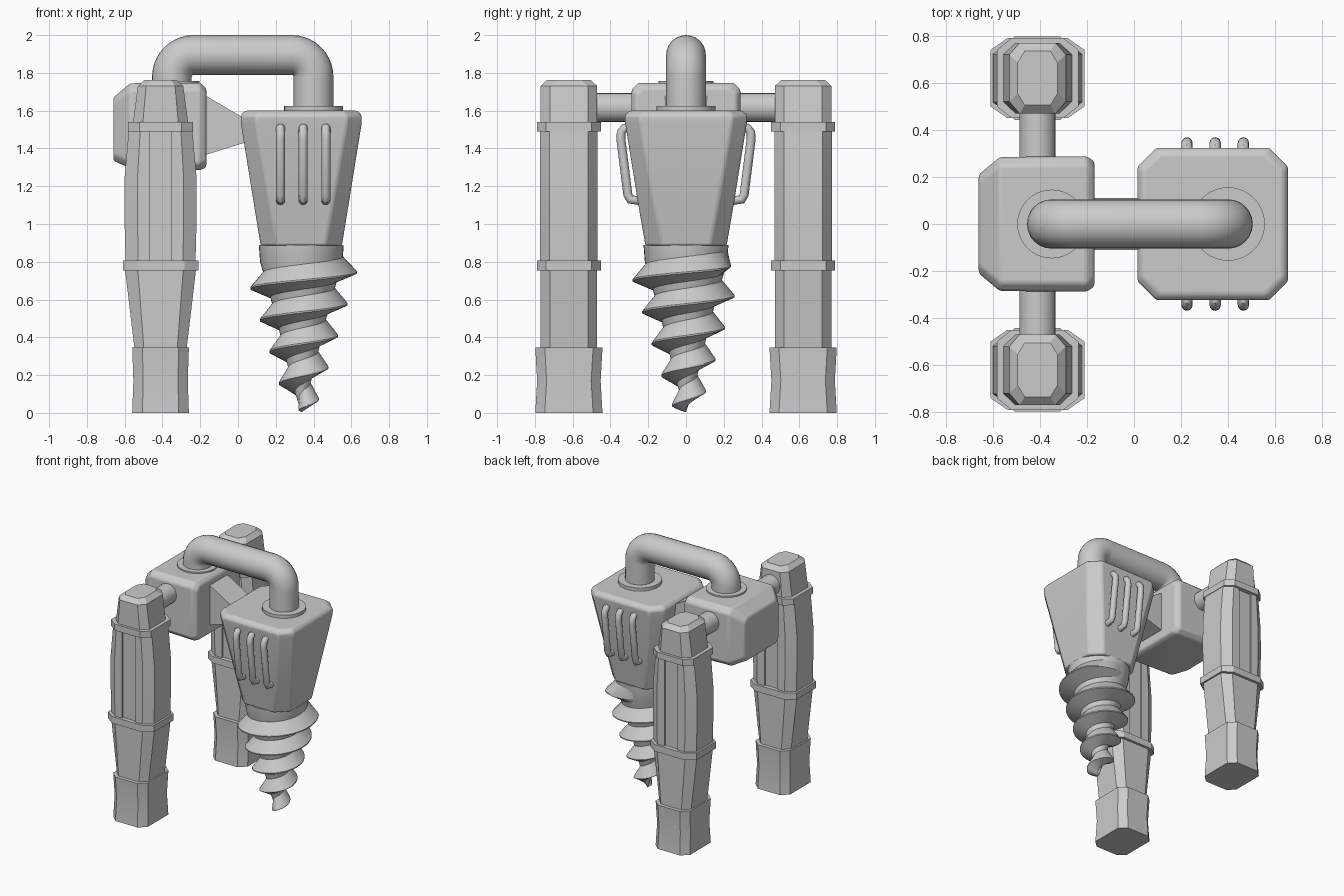
import bpy, bmesh, math
from mathutils import Vector

if "Cube" in bpy.data.objects:
    bpy.data.objects.remove(bpy.data.objects["Cube"])

def finish(name, bm, bevel=0.0, angle=30):
    bmesh.ops.recalc_face_normals(bm, faces=bm.faces)
    me = bpy.data.meshes.new(name)
    bm.to_mesh(me)
    bm.free()
    ob = bpy.data.objects.new(name, me)
    bpy.context.collection.objects.link(ob)
    if bevel:
        m = ob.modifiers.new("bevel", 'BEVEL')
        m.width, m.segments, m.angle_limit = bevel, 3, math.radians(25)
    bpy.ops.object.select_all(action='DESELECT')
    ob.select_set(True)
    bpy.context.view_layer.objects.active = ob
    bpy.ops.object.shade_smooth_by_angle(angle=math.radians(angle))
    return ob

def loft(name, rings, bevel=0.0, angle=30):
    bm = bmesh.new()
    vs = [[bm.verts.new(p) for p in r] for r in rings]
    n = len(vs[0])
    for a, b in zip(vs, vs[1:]):
        for i in range(n):
            j = (i + 1) % n
            bm.faces.new((a[i], a[j], b[j], b[i]))
    bm.faces.new(vs[0])
    bm.faces.new(vs[-1])
    return finish(name, bm, bevel, angle)

def octagon(a, b, ca, cb, groove=0.0):
    """Chamfered rectangle, half sizes a, b; optional groove in the +-b faces."""
    top = [(a, b - cb), (a - ca, b)]
    if groove:
        top += [(.056, b), (.056, b - groove), (-.056, b - groove), (-.056, b)]
    top += [(ca - a, b), (-a, b - cb)]
    return top + [(-x, -y) for x, y in top]

def lathe(name, cx, profile, seg=40):
    return loft(name, [[(cx + r * math.cos(2 * math.pi * i / seg),
                         r * math.sin(2 * math.pi * i / seg), z) for i in range(seg)]
                       for r, z in profile])

def tube(name, pts, r, res=8):
    cu = bpy.data.curves.new(name, 'CURVE')
    cu.dimensions = '3D'
    cu.bevel_depth, cu.bevel_resolution, cu.use_fill_caps = r, res, True
    sp = cu.splines.new('POLY')
    sp.points.add(len(pts) - 1)
    for p, c in zip(sp.points, pts):
        p.co = (*c, 1)
    ob = bpy.data.objects.new(name, cu)
    bpy.context.collection.objects.link(ob)
    bpy.ops.object.select_all(action='DESELECT')
    ob.select_set(True)
    bpy.context.view_layer.objects.active = ob
    bpy.ops.object.convert(target='MESH')
    ob = bpy.context.object
    bpy.ops.object.shade_smooth_by_angle(angle=math.radians(40))
    return ob

# Legs: stacked lofts of chamfered sections (half x, half y, z)
LX, LY = -.41, .62
parts = {
    "foot": ([(.15, .178, 0), (.144, .168, .17), (.15, .178, .345)], 0),
    "lower_leg": ([(.137, .15, .33), (.188, .15, .76)], 0),
    "knee_collar": ([(.2, .17, .755), (.2, .17, .808)], 0),
    "upper_leg": ([(.185, .152, .80), (.191, .152, 1.03), (.19, .152, 1.25), (.168, .152, 1.50)], .014),
    "hip_collar": ([(.173, .17, 1.49), (.173, .17, 1.54)], 0),
    "leg_cap": ([(.147, .15, 1.53), (.12, .15, 1.73), (.085, .115, 1.763)], 0),
}
for s, side in ((-1, "front"), (1, "back")):
    for name, (secs, groove) in parts.items():
        loft(f"{side}_{name}", [[(LX + x, s * LY + y, z) for x, y in
                                 octagon(a, b, a * .36, .05, groove)]
                                for a, b, z in secs], angle=20)
    # Axle joining leg to body
    tube(f"{side}_axle", [(LX, s * .2, 1.617), (LX, s * .52, 1.617)], .077)

# Motor body, lofted along x (x, half y, z low, z high)
body = [(-.66, .21, 1.335, 1.67), (-.57, .285, 1.295, 1.745), (-.20, .288, 1.285, 1.747),
        (-.168, .265, 1.30, 1.72)]
loft("body", [[(x, p, (lo + hi) / 2 + q) for p, q in octagon(h, (hi - lo) / 2, .035, .035)]
              for x, h, lo, hi in body], bevel=.012)

# Wedge bracket between body and drill housing
loft("bracket", [[(x, p, z) for p, z in ((-.11, lo), (.11, lo), (.11, hi), (-.11, hi))]
                 for x, lo, hi in ((-.19, 1.36, 1.69), (.05, 1.435, 1.55))])

# Drill housing
DX = .335
housing = [(.215, .215, .885, .085), (.25, .252, 1.10, .085), (.32, .322, 1.535, .08),
           (.32, .325, 1.575, .08), (.298, .30, 1.60, .075)]
loft("drill_housing", [[(DX + x, y, z) for x, y in octagon(a, b, c, c)]
                       for a, b, z, c in housing], bevel=.012)

# Cooling ribs on both sides of the housing
for s in (-1, 1):
    for i, x in enumerate((.225, .345, .465)):
        tube(f"rib_{i}_{'front' if s < 0 else 'back'}",
             [(x, s * y, z) for y, z in ((.29, 1.51), (.325, 1.508), (.343, 1.485), (.345, 1.45),
                                         (.308, 1.155), (.295, 1.13), (.25, 1.125))], .024, 4)

# Overhead pipe with two bends, and its flanges
R, zt, x0, x1 = .115, 1.895, -.35, .40
arc = [math.pi / 2 * i / 10 for i in range(11)]
path = [(x0, 0, 1.70)]
path += [(x0 + R - R * math.cos(t), 0, zt - R + R * math.sin(t)) for t in arc]
path += [(x1 - R + R * math.sin(t), 0, zt - R + R * math.cos(t)) for t in arc]
tube("pipe", path + [(x1, 0, 1.58)], .105, 10)
lathe("body_flange", x0, [(.146, 1.72), (.146, 1.757)])
lathe("housing_flange", x1, [(.156, 1.58), (.156, 1.625)])

# Drill core
core = [(.225, .89), (.218, .80), (.175, .65), (.13, .49), (.092, .33), (.05, .16), (.002, .008)]
lathe("drill_core", DX, core)

def core_r(z):
    for (ra, za), (rb, zb) in zip(core, core[1:]):
        if z >= zb:
            return ra + (rb - ra) * min(1, max(0, (za - z) / (za - zb)))
    return .002

# Screw thread: triangular section swept down a conical helix
rings, N = [], 200
start, end = math.pi * .55, -8 * math.pi - 2.0
for i in range(N + 1):
    t = start + (end - start) * i / N
    z = .743 + .168 * t / (2 * math.pi)
    fade = min(1, i / 8, .4 + (N - i) / 10)
    full = .08 + (z - .03) * .303
    base = core_r(z)
    crest = base + (full - base) * fade
    d = Vector((math.cos(t), math.sin(t), 0))
    rings.append([Vector((DX, 0, max(.004, h))) + d * r for r, h in
                  ((max(.001, core_r(z + .09) - .006), z + .09),
                   (crest, z + .004), (crest, z - .004),
                   (max(.001, core_r(z - .045) - .006), z - .05))])
loft("drill_thread", rings)
